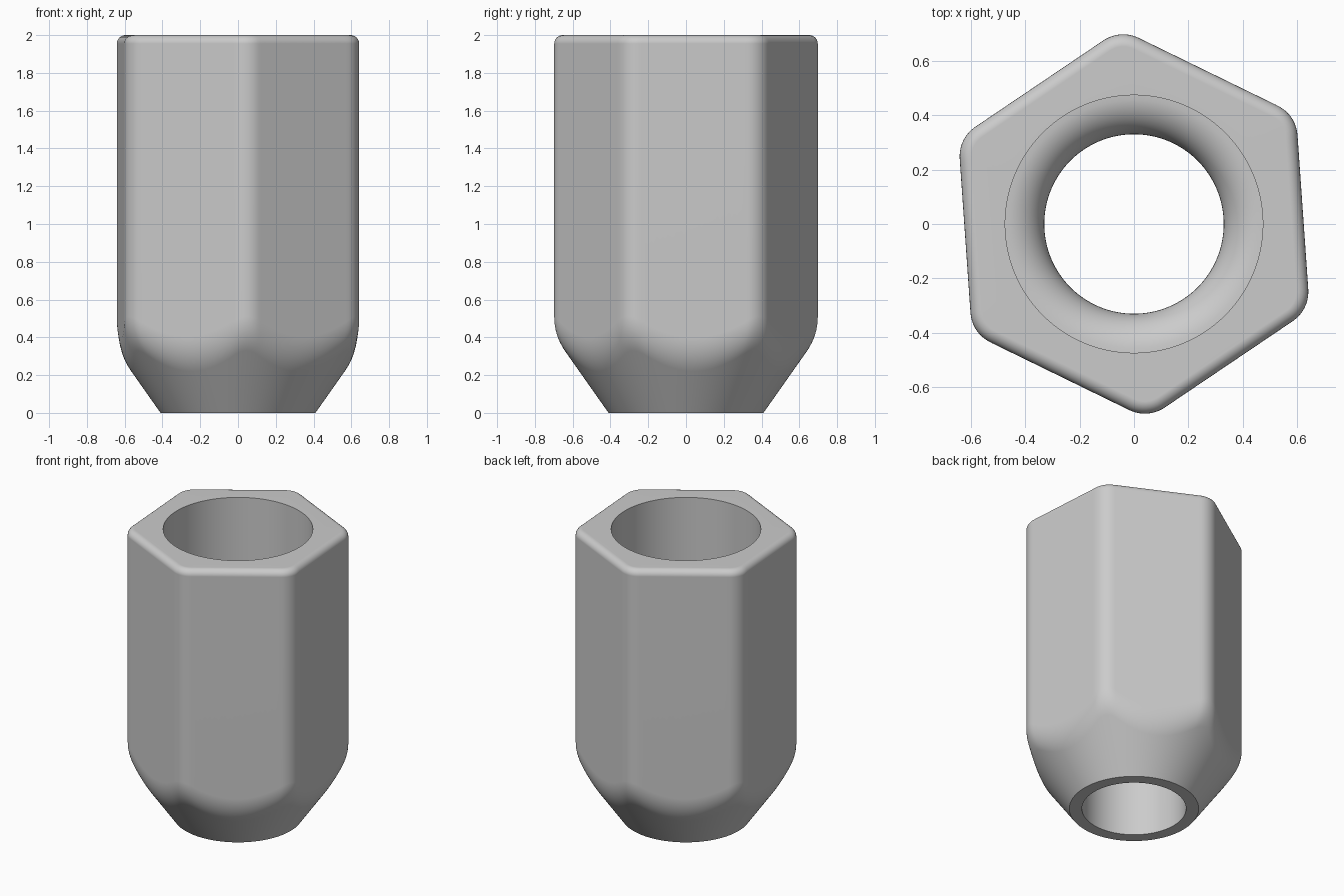
import bpy
import bmesh
from math import cos, sin, pi, radians

cube = bpy.data.objects.get("Cube")
if cube:
    bpy.data.objects.remove(cube, do_unlink=True)

SEGMENTS = 288
HEIGHT = 2.0
APOTHEM, CORNER, TWIST = 0.623, 0.13, radians(4)   # hexagon
FOOT, SLOPE, BLEND = 0.41, 1.42, 0.1               # conical seat
FILLET = 0.045                                     # rounded top rim
WIDE, NARROW, SHOULDER_Z = 0.474, 0.33, 0.6        # stepped bore


def hex_radius(angle, inset=0.0):
    """Polar radius of a hexagon with rounded corners, moved inwards by inset."""
    a, r = APOTHEM - inset, CORNER - inset
    off = (angle - TWIST) % (pi / 3)
    off = min(off, pi / 3 - off)                   # angle from the nearest flat
    flat = a / cos(off)
    centre = (APOTHEM - CORNER) / cos(pi / 6)
    if flat * sin(off) <= centre * sin(pi / 6):
        return flat
    from_corner = pi / 6 - off
    side = centre * sin(from_corner)
    return centre * cos(from_corner) + (r * r - side * side) ** 0.5


def profile(angle):
    """Radius and height pairs around the wall section at one angle."""
    rim = hex_radius(angle)
    knee = (rim - FOOT) * SLOPE
    slant = (1 + SLOPE ** 2) ** 0.5
    start = (rim - BLEND / slant, knee - BLEND * SLOPE / slant)
    end = (rim, knee + BLEND)
    points = [(FOOT, 0.0)]
    # Cone running smoothly into the hexagon
    for i in range(9):
        t = i / 8
        points.append(tuple((1 - t) ** 2 * s + 2 * t * (1 - t) * k + t * t * e
                            for s, k, e in zip(start, (rim, knee), end)))
    # Rounded top rim
    for i in range(7):
        t = pi / 2 * i / 6
        points.append((hex_radius(angle, FILLET * (1 - cos(t))),
                       HEIGHT - FILLET * (1 - sin(t))))
    # Wide bore, rounded shoulder, narrow bore
    points.append((WIDE, HEIGHT))
    step = WIDE - NARROW
    for i in range(13):
        t = pi / 2 * i / 12
        points.append((WIDE - step * sin(t), SHOULDER_Z - step * (1 - cos(t))))
    points.append((NARROW, 0.0))
    return points


# Nut body: the section swept around the axis
bm = bmesh.new()
columns = []
for i in range(SEGMENTS):
    angle = 2 * pi * i / SEGMENTS
    columns.append([bm.verts.new((r * cos(angle), r * sin(angle), z))
                    for r, z in profile(angle)])
for i, here in enumerate(columns):
    there = columns[(i + 1) % SEGMENTS]
    for j in range(len(here)):
        k = (j + 1) % len(here)
        bm.faces.new((here[j], there[j], there[k], here[k]))
bmesh.ops.recalc_face_normals(bm, faces=bm.faces)
mesh = bpy.data.meshes.new("hex_nut")
bm.to_mesh(mesh)
bm.free()

nut = bpy.data.objects.new("hex_nut", mesh)
bpy.context.collection.objects.link(nut)

# Plain grey metal
grey = bpy.data.materials.new("light_grey")
grey.use_nodes = True
colour = (0.6, 0.6, 0.6, 1.0)
grey.diffuse_color = colour
grey.node_tree.nodes["Principled BSDF"].inputs["Base Color"].default_value = colour
mesh.materials.append(grey)

# Smooth shading with crisp bore and foot edges
bpy.ops.object.select_all(action="DESELECT")
nut.select_set(True)
bpy.context.view_layer.objects.active = nut
bpy.ops.object.shade_smooth_by_angle(angle=radians(30))
weighted = nut.modifiers.new("weighted_normals", "WEIGHTED_NORMAL")
weighted.keep_sharp = True
